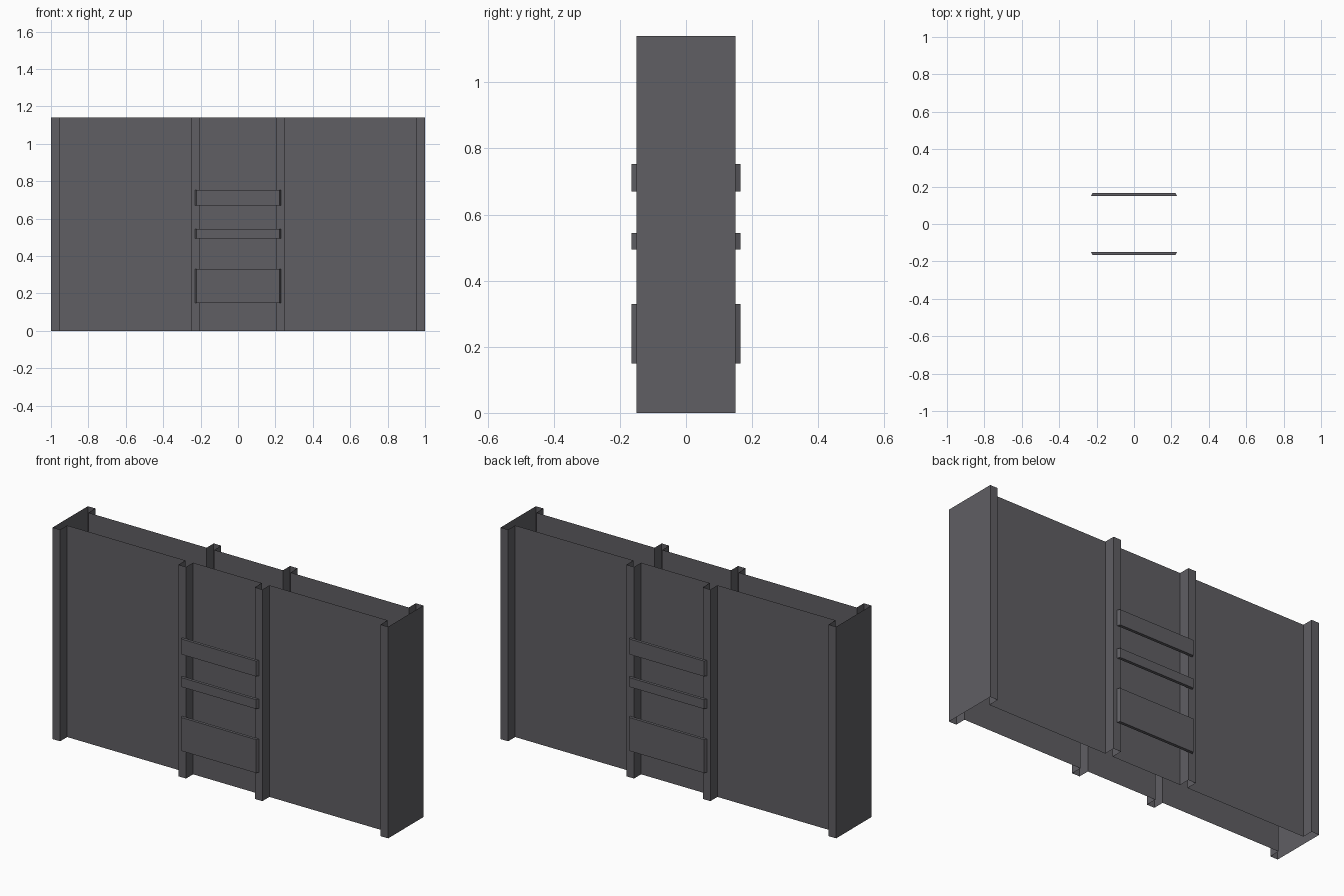
import bpy

if "Cube" in bpy.data.objects:
    bpy.data.objects.remove(bpy.data.objects["Cube"])

H = 1.14          # wall height
Y_POST = 0.15     # outer post face
Y_PANEL = 0.09    # recessed panel face

grey = bpy.data.materials.new("dark_grey")
grey.diffuse_color = (0.115, 0.112, 0.125, 1)
grey.use_nodes = True
grey.node_tree.nodes["Principled BSDF"].inputs["Base Color"].default_value = grey.diffuse_color


def make(name, verts, faces):
    mesh = bpy.data.meshes.new(name)
    mesh.from_pydata(verts, [], faces)
    mesh.materials.append(grey)
    obj = bpy.data.objects.new(name, mesh)
    bpy.context.collection.objects.link(obj)
    return obj


# Wall shell: one closed outline of posts and recessed panels, open top and bottom
posts = [(-1.0, -0.955), (-0.25, -0.205), (0.205, 0.25), (0.955, 1.0)]
front = []
for i, (a, b) in enumerate(posts):
    if i > 0:
        front.append((a, -Y_PANEL))
    front += [(a, -Y_POST), (b, -Y_POST)]
    if i < len(posts) - 1:
        front.append((b, -Y_PANEL))
outline = front + [(-x, -y) for x, y in front]
n = len(outline)
verts = [(x, y, z) for z in (0, H) for x, y in outline]
faces = [(i, (i + 1) % n, (i + 1) % n + n, i + n) for i in range(n)]
make("wall_shell", verts, faces)


# Cross plates with slanted ends, on both sides of the middle bay
def plate(name, z0, z1, s):
    section = [(-0.23, -0.149), (-0.222, -0.165), (0.222, -0.165), (0.23, -0.149)]
    v = [(x * s, y * s, z) for z in (z0, z1) for x, y in section]
    f = [(0, 1, 5, 4), (1, 2, 6, 5), (2, 3, 7, 6), (3, 2, 1, 0), (4, 5, 6, 7)]
    make(name, v, f)


for label, z0, z1 in (("lower", 0.15, 0.33), ("middle", 0.495, 0.545), ("upper", 0.67, 0.753)):
    plate("front_" + label + "_plate", z0, z1, 1)
    plate("back_" + label + "_plate", z0, z1, -1)
